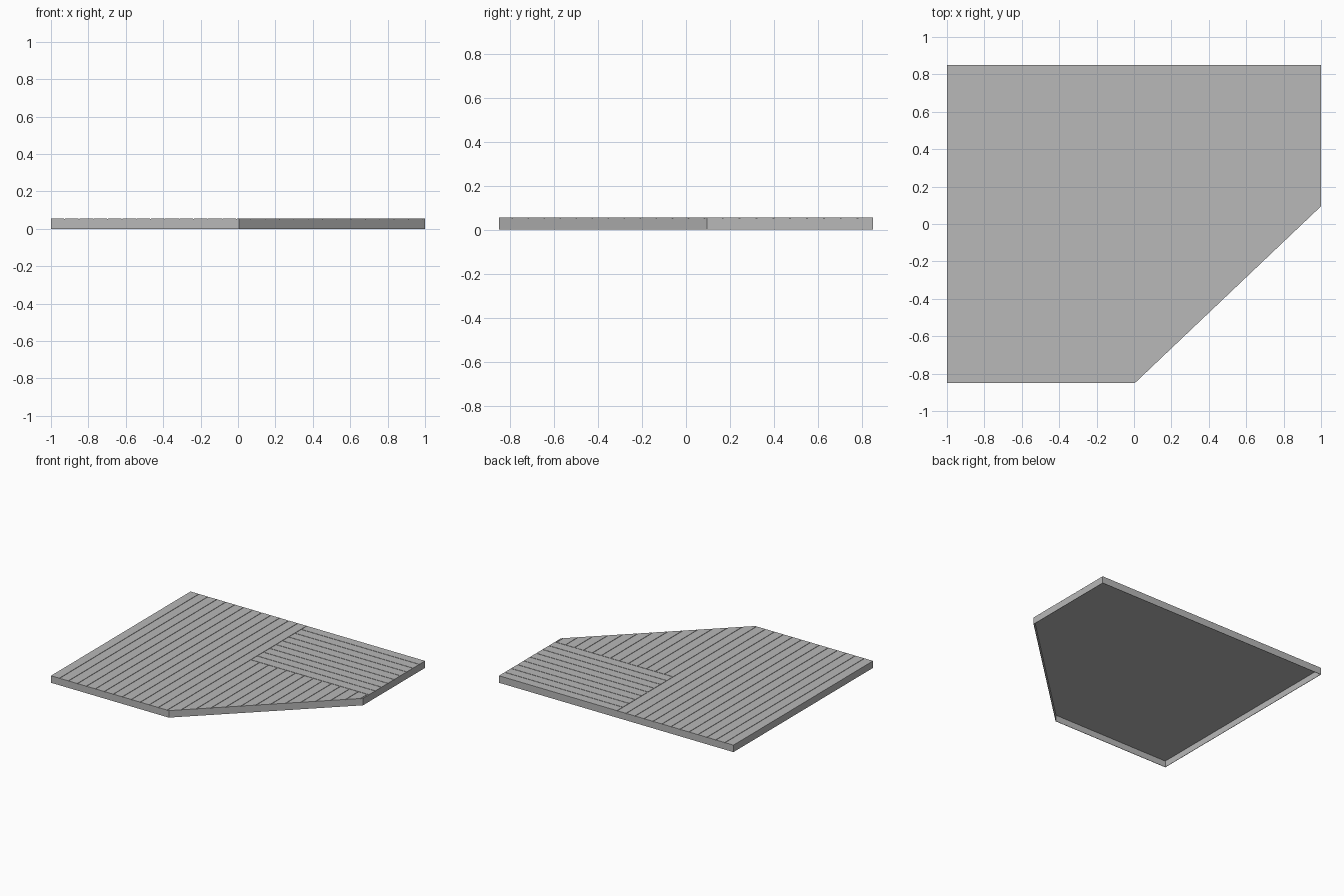
import bpy, bmesh
from mathutils import Vector

cube = bpy.data.objects.get("Cube")
if cube:
    bpy.data.objects.remove(cube, do_unlink=True)

GREY = (0.48, 0.48, 0.48, 1)
mat = bpy.data.materials.new("weathered grey")
mat.use_nodes = True
mat.diffuse_color = GREY
mat.node_tree.nodes["Principled BSDF"].inputs["Base Color"].default_value = GREY

# Deck outline with one corner cut off
OUTLINE = [(-1, -.85), (0.005, -.85), (1, .095), (1, .85), (-1, .85)]
TOP = 0.054
DEPTH = 0.003     # groove depth
GAP = 0.002       # half the groove width
PITCH = 0.0766    # plank spacing
SPLIT_X = -0.008  # seam between long planks and the rest
SPLIT_Y = 0.167   # seam between cross planks and front planks


def finish(bm, name):
    bmesh.ops.recalc_face_normals(bm, faces=bm.faces)
    me = bpy.data.meshes.new(name)
    bm.to_mesh(me)
    bm.free()
    me.materials.append(mat)
    ob = bpy.data.objects.new(name, me)
    bpy.context.scene.collection.objects.link(ob)
    return ob


def outline_face(bm, z):
    return bm.faces.new([bm.verts.new((x, y, z)) for x, y in OUTLINE])


def raise_faces(bm, height):
    geom = bmesh.ops.extrude_face_region(bm, geom=bm.faces[:])["geom"]
    moved = [v for v in geom if isinstance(v, bmesh.types.BMVert)]
    bmesh.ops.translate(bm, vec=(0, 0, height), verts=moved)


def plank(target, x0, x1, y0, y1):
    """Add the part of the outline inside a rectangle as one raised board."""
    bm = bmesh.new()
    outline_face(bm, TOP - DEPTH)
    cuts = [((x0, 0, 0), (-1, 0, 0)), ((x1, 0, 0), (1, 0, 0)),
            ((0, y0, 0), (0, -1, 0)), ((0, y1, 0), (0, 1, 0))]
    for co, no in cuts:
        geom = bm.verts[:] + bm.edges[:] + bm.faces[:]
        bmesh.ops.bisect_plane(bm, geom=geom, plane_co=Vector(co),
                               plane_no=Vector(no), clear_outer=True)
    if bm.faces:
        raise_faces(bm, DEPTH)
        me = bpy.data.meshes.new("plank_piece")
        bm.to_mesh(me)
        target.from_mesh(me)
        bpy.data.meshes.remove(me)
    bm.free()


# Hollow base: thin board with a skirt, open below
bm = bmesh.new()
face = outline_face(bm, 0)
raise_faces(bm, TOP - DEPTH)
bottom = [f for f in bm.faces if all(v.co.z < 0.001 for v in f.verts)]
bmesh.ops.delete(bm, geom=bottom, context="FACES_ONLY")
base = finish(bm, "deck_base")
shell = base.modifiers.new("thickness", "SOLIDIFY")
shell.thickness = 0.003
shell.offset = -1
shell.use_even_offset = True

# Long planks running front to back
bm = bmesh.new()
for i in range(13):
    right = SPLIT_X - i * PITCH
    plank(bm, right - PITCH + GAP, right - GAP, -2, 2)
finish(bm, "long_planks")

# Cross planks at the back
bm = bmesh.new()
for i in range(9):
    low = SPLIT_Y + i * PITCH
    plank(bm, SPLIT_X + GAP, 2, low + GAP, low + PITCH - GAP)
finish(bm, "cross_planks")

# Front planks trimmed by the cut corner
bm = bmesh.new()
for i in range(14):
    left = SPLIT_X + i * PITCH
    plank(bm, left + GAP, left + PITCH - GAP, -2, SPLIT_Y - GAP)
finish(bm, "front_planks")
